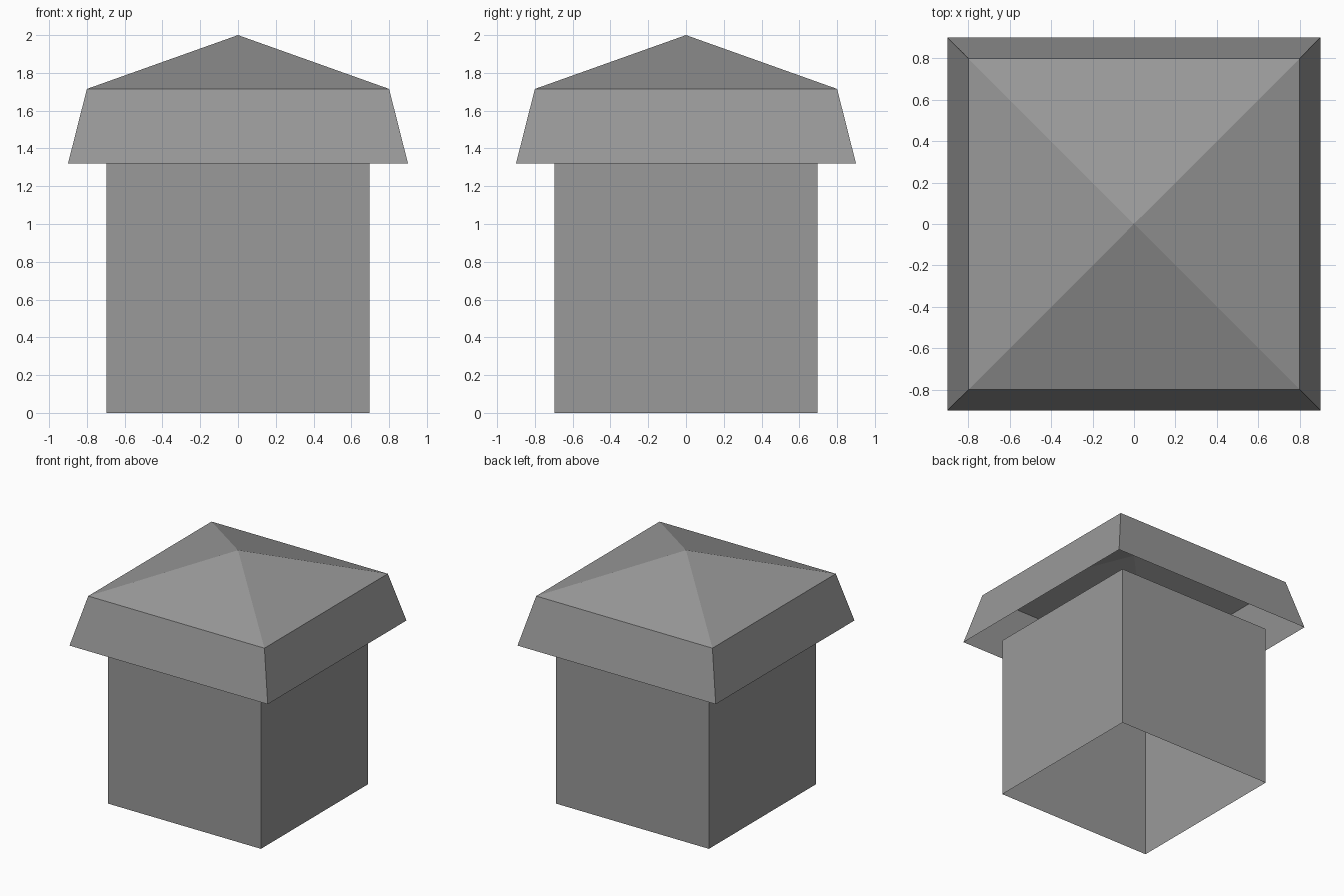
import bpy
import bmesh

cube = bpy.data.objects.get("Cube")
if cube:
    bpy.data.objects.remove(cube, do_unlink=True)

# Single matte grey
GREY = (0.32, 0.32, 0.32, 1.0)
grey = bpy.data.materials.new("plain_grey")
grey.use_nodes = True
grey.diffuse_color = GREY
shader = grey.node_tree.nodes["Principled BSDF"]
shader.inputs["Base Color"].default_value = GREY
shader.inputs["Roughness"].default_value = 0.8


def square_shell(name, profile):
    """Open shell through square rings (half width, z); zero width closes to a point."""
    bm = bmesh.new()
    rings = []
    for half, z in profile:
        if half == 0:
            rings.append([bm.verts.new((0, 0, z))] * 4)
        else:
            rings.append([bm.verts.new((sx * half, sy * half, z))
                          for sx, sy in ((-1, -1), (1, -1), (1, 1), (-1, 1))])
    for low, high in zip(rings, rings[1:]):
        for i in range(4):
            j = (i + 1) % 4
            corners = [low[i], low[j], high[j], high[i]]
            bm.faces.new(list(dict.fromkeys(corners)))
    mesh = bpy.data.meshes.new(name)
    bm.to_mesh(mesh)
    bm.free()
    mesh.materials.append(grey)
    obj = bpy.data.objects.new(name, mesh)
    bpy.context.collection.objects.link(obj)
    return obj


# Walls, open underneath
square_shell("body_walls", [(0.695, 0), (0.695, 1.32)])

# Hollow roof: flared eave skirt rising to a shallow pyramid
square_shell("roof", [(0.9, 1.32), (0.8, 1.715), (0, 2)])
